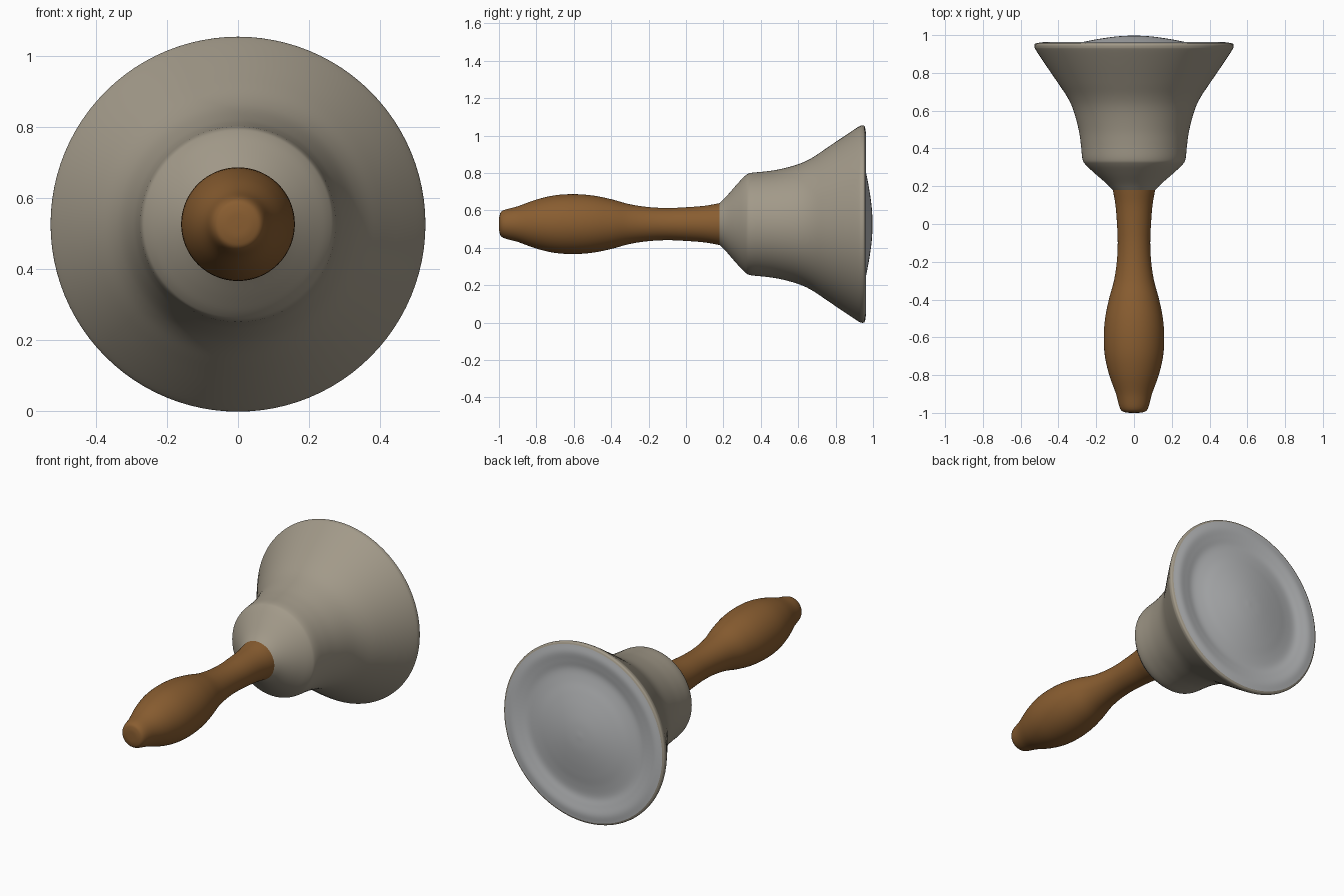
import bpy, bmesh, math
from mathutils import Vector

if "Cube" in bpy.data.objects:
    bpy.data.objects.remove(bpy.data.objects["Cube"])

AXIS_Z = 0.527   # height of the bell's horizontal axis
SIDES = 96


def smooth_profile(pts, steps=5):
    """Catmull-Rom curve through (y, radius) points."""
    p = [Vector(q) for q in pts]
    p = [2 * p[0] - p[1]] + p + [2 * p[-1] - p[-2]]
    out = []
    for a, b, c, d in zip(p, p[1:], p[2:], p[3:]):
        for i in range(steps):
            t = i / steps
            out.append(0.5 * (2 * b + (c - a) * t + (2 * a - 5 * b + 4 * c - d) * t**2
                              + (3 * b - a - 3 * c + d) * t**3))
    return out + [p[-2]]


def lathe(name, pts, color):
    """Revolve a profile around the horizontal y axis."""
    bm = bmesh.new()
    rings = []
    for y, r in smooth_profile(pts):
        if r < 1e-4:
            rings.append([bm.verts.new((0, y, AXIS_Z))] * SIDES)
        else:
            rings.append([bm.verts.new((r * math.cos(2 * math.pi * i / SIDES), y,
                                        AXIS_Z + r * math.sin(2 * math.pi * i / SIDES)))
                          for i in range(SIDES)])
    for lo, hi in zip(rings, rings[1:]):
        for i in range(SIDES):
            j = (i + 1) % SIDES
            quad = list(dict.fromkeys((lo[i], hi[i], hi[j], lo[j])))
            bm.faces.new(quad)
    me = bpy.data.meshes.new(name)
    bm.to_mesh(me)
    bm.free()
    ob = bpy.data.objects.new(name, me)
    bpy.context.collection.objects.link(ob)
    mat = bpy.data.materials.new(name + "_material")
    mat.diffuse_color = color
    mat.use_nodes = True
    mat.node_tree.nodes["Principled BSDF"].inputs["Base Color"].default_value = mat.diffuse_color
    me.materials.append(mat)
    bpy.ops.object.select_all(action='DESELECT')
    ob.select_set(True)
    bpy.context.view_layer.objects.active = ob
    bpy.ops.object.shade_smooth_by_angle(angle=math.radians(50))
    return ob


# Turned wooden handle
lathe("handle", [(-1.0, 0), (-0.997, 0.045), (-0.978, 0.073), (-0.9, 0.095),
                 (-0.8, 0.131), (-0.7, 0.154), (-0.6, 0.16), (-0.5, 0.153),
                 (-0.4, 0.133), (-0.3, 0.106), (-0.2, 0.091), (-0.1, 0.086),
                 (0.0, 0.09), (0.1, 0.098), (0.18, 0.112)],
      (0.25, 0.11, 0.03, 1))

# Flared metal bell body with a rounded rim
lathe("bell_body", [(0.18, 0.112), (0.215, 0.147), (0.27, 0.21), (0.315, 0.257),
                    (0.345, 0.273), (0.42, 0.281), (0.5, 0.293), (0.6, 0.32),
                    (0.67, 0.352), (0.75, 0.405), (0.85, 0.473), (0.92, 0.519),
                    (0.938, 0.527), (0.952, 0.526), (0.958, 0.515)],
      (0.36, 0.32, 0.25, 1))

# Closed mouth with a shallow groove and a low central dome
lathe("bell_mouth", [(0.958, 0.515), (0.963, 0.47), (0.956, 0.42), (0.949, 0.37),
                     (0.956, 0.31), (0.97, 0.24), (0.984, 0.16), (0.994, 0.08),
                     (0.998, 0)],
      (0.5, 0.51, 0.52, 1))
